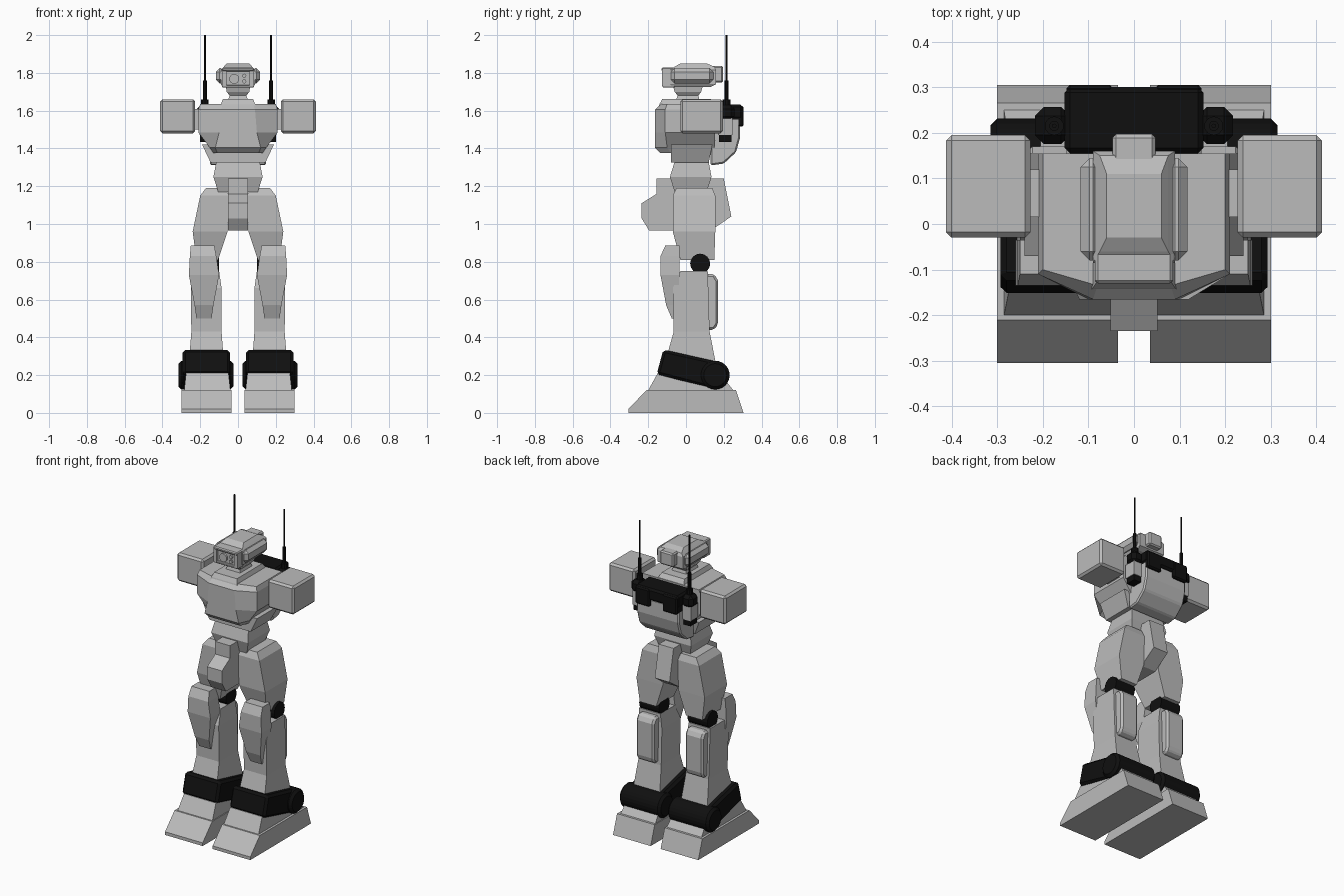
import bpy, bmesh, math
from mathutils import Matrix

cube = bpy.data.objects.get("Cube")
if cube:
    bpy.data.objects.remove(cube)


def material(name, v):
    m = bpy.data.materials.new(name)
    m.use_nodes = True
    color = (v, v, v, 1)
    m.diffuse_color = color
    bsdf = next(n for n in m.node_tree.nodes if n.type == 'BSDF_PRINCIPLED')
    bsdf.inputs["Base Color"].default_value = color
    return m


GREY = material("light grey", 0.5)
BLACK = material("black", 0.005)


def finish(name, bm, mat, bevel=0, mirror=False):
    bmesh.ops.recalc_face_normals(bm, faces=bm.faces)
    me = bpy.data.meshes.new(name)
    bm.to_mesh(me)
    bm.free()
    me.materials.append(mat)
    ob = bpy.data.objects.new(name, me)
    bpy.context.collection.objects.link(ob)
    if bevel:
        b = ob.modifiers.new("chamfer", 'BEVEL')
        b.width, b.segments, b.limit_method = bevel, 1, 'ANGLE'
    if mirror:
        ob.modifiers.new("mirror", 'MIRROR').use_mirror_merge = False
    return ob


def skin(name, rings, mat, **kw):
    """Join equal-length rings of points and cap both ends."""
    bm = bmesh.new()
    loops = [[bm.verts.new(p) for p in r] for r in rings]
    n = len(loops[0])
    for a, b in zip(loops, loops[1:]):
        for i in range(n):
            bm.faces.new((a[i], a[(i + 1) % n], b[(i + 1) % n], b[i]))
    bm.faces.new(loops[0])
    bm.faces.new(loops[-1])
    return finish(name, bm, mat, **kw)


def tower(name, levels, mat=GREY, **kw):
    """Stack of rectangles given as (z, x0, x1, y0, y1)."""
    rings = [[(a, c, z), (b, c, z), (b, d, z), (a, d, z)] for z, a, b, c, d in levels]
    return skin(name, rings, mat, **kw)


def box(name, x, y, z, mat=GREY, **kw):
    return tower(name, [(h, *x, *y) for h in z], mat, **kw)


def side_cut(name, profile, x0, x1, mat=GREY, **kw):
    """Extrude a (y, z) profile along x."""
    return skin(name, [[(x, y, z) for y, z in profile] for x in (x0, x1)], mat, **kw)


def cylinder(name, center, r, length, axis, mat, sides=16, **kw):
    bm = bmesh.new()
    bmesh.ops.create_cone(bm, cap_ends=True, segments=sides, radius1=r, radius2=r, depth=length)
    turn = {'X': Matrix.Rotation(math.pi / 2, 4, 'Y'),
            'Y': Matrix.Rotation(math.pi / 2, 4, 'X'), 'Z': Matrix()}[axis]
    bm.transform(Matrix.Translation(center) @ turn)
    return finish(name, bm, mat, **kw)


# Feet and ankles
side_cut("foot", [(-.305, 0), (-.305, .02), (-.21, .12), (.265, .12), (.305, 0)],
         .035, .30, mirror=True)
tower("instep", [(.12, .04, .285, -.2, .25), (.21, .05, .275, -.15, .18)], mirror=True)
side_cut("ankle_cuff", [(-.12, .335), (-.155, .205), (.15, .125), (.17, .27)],
         .042, .293, BLACK, bevel=.014, mirror=True)
cylinder("ankle_roller", (.17, .155, .2), .076, .29, 'X', BLACK, 24, bevel=.015, mirror=True)

# Lower legs
tower("lower_leg", [(.2, .07, .265, -.13, .17), (.43, .087, .247, -.065, .125),
                    (.66, .087, .25, -.07, .118), (.75, .1, .25, -.03, .115)], mirror=True)
side_cut("calf_plate", [(.1, .735), (.15, .735), (.17, .7), (.17, .47), (.15, .44), (.1, .44)],
         .11, .235, bevel=.012, mirror=True)
tower("knee_guard", [(.5, .14, .22, -.075, -.05), (.57, .13, .23, -.105, -.045),
                     (.73, .1, .26, -.135, -.035), (.83, .115, .255, -.135, -.035),
                     (.885, .125, .25, -.11, -.035)], mirror=True)
cylinder("knee_joint", (.17, .075, .79), .053, .14, 'X', BLACK, mirror=True)

# Thighs, pelvis and waist
tower("thigh", [(.81, .105, .22, -.03, .15), (.96, .055, .24, -.07, .155),
                (1.15, .052, .2, -.07, .155), (1.19, .06, .17, -.05, .14)], mirror=True)
side_cut("pelvis", [(-.155, 1.24), (-.155, 1.16), (-.235, 1.11), (-.235, 1.03), (-.195, .965),
                    (.13, .965), (.24, 1.04), (.2, 1.24)], -.052, .052)
tower("waist", [(1.17, -.105, .105, -.06, .11), (1.25, -.13, .13, -.085, .135),
                (1.33, -.115, .115, -.06, .12)])
tower("abdomen", [(1.325, -.145, .145, -.08, .12), (1.42, -.19, .19, -.08, .14)])


# Chest: six-sided plan, narrow at the front
def chest_ring(z, front_w, front_y, w, mid_y, back_y):
    half = [(front_w, front_y), (w, mid_y), (w, back_y)]
    return [(x, y, z) for x, y in half] + [(-x, y, z) for x, y in reversed(half)]


skin("chest", [chest_ring(1.375, .11, -.135, .13, -.08, .13),
               chest_ring(1.405, .12, -.165, .15, -.1, .15),
               chest_ring(1.485, .1, -.165, .21, -.11, .155),
               chest_ring(1.605, .09, -.165, .21, -.11, .155),
               chest_ring(1.635, .08, -.135, .2, -.1, .155)], GREY)
tower("collar", [(1.6, -.1, .1, -.15, .15), (1.635, -.09, .09, -.14, .15),
                 (1.662, -.08, .08, -.125, .13)])

# Shoulders
box("shoulder_block", (.227, .412), (-.03, .195), (1.48, 1.66), bevel=.012, mirror=True)
box("shoulder_joint", (.19, .24), (.015, .12), (1.5, 1.61), mirror=True)

# Backpack
side_cut("backpack", [(.13, 1.56), (.13, 1.31), (.2, 1.32), (.265, 1.38), (.287, 1.46),
                      (.287, 1.56)], -.148, .148, bevel=.008)
box("backpack_bar", (-.152, .152), (.155, .3), (1.555, 1.632), BLACK, bevel=.012)
box("backpack_tab", (.045, .148), (.2, .305), (1.515, 1.625), BLACK, bevel=.008, mirror=True)
box("backpack_wing", (.14, .217), (.175, .257), (1.55, 1.63), BLACK, bevel=.02, mirror=True)
box("side_pod", (.145, .205), (.17, .245), (1.47, 1.56), mirror=True)
box("side_pod_nozzle", (.15, .2), (.175, .24), (1.435, 1.47), BLACK, mirror=True)

# Antennas
for part, r, z0, z1 in (("base", .021, 1.62, 1.66), ("mast", .011, 1.66, 1.76),
                        ("tip", .005, 1.76, 2.0)):
    cylinder("antenna_" + part, (.175, .215, (z0 + z1) / 2), r, z1 - z0, 'Z', BLACK, 10,
             mirror=True)

# Neck and head
tower("neck", [(1.63, -.06, .06, -.06, .08), (1.68, -.045, .045, -.045, .065),
               (1.7, -.06, .06, -.06, .08), (1.735, -.065, .065, -.07, .09)])
tower("head", [(1.725, -.08, .08, -.07, .13), (1.74, -.09, .09, -.085, .16),
               (1.815, -.09, .09, -.085, .16), (1.833, -.075, .075, -.06, .15),
               (1.85, -.06, .06, -.03, .11)])
box("head_side_plate", (.07, .117), (-.08, .145), (1.745, 1.825), bevel=.02, mirror=True)
box("head_back_block", (-.047, .047), (.11, .197), (1.75, 1.836), bevel=.008)

# Face: hollow frame around a recessed panel with lenses
box("brow", (-.085, .085), (-.13, -.06), (1.808, 1.828), bevel=.006)
box("chin", (-.085, .085), (-.125, -.06), (1.722, 1.737), bevel=.004)
box("cheek", (.062, .085), (-.127, -.06), (1.73, 1.815), mirror=True)
box("face_panel", (-.065, .065), (-.112, -.06), (1.73, 1.815))
cylinder("main_lens", (-.02, -.115, 1.768), .026, .016, 'Y', GREY, 20)
for i, z in enumerate((1.755, 1.785)):
    cylinder(f"small_lens_{i + 1}", (.033, -.115, z), .011, .014, 'Y', GREY, 12)
